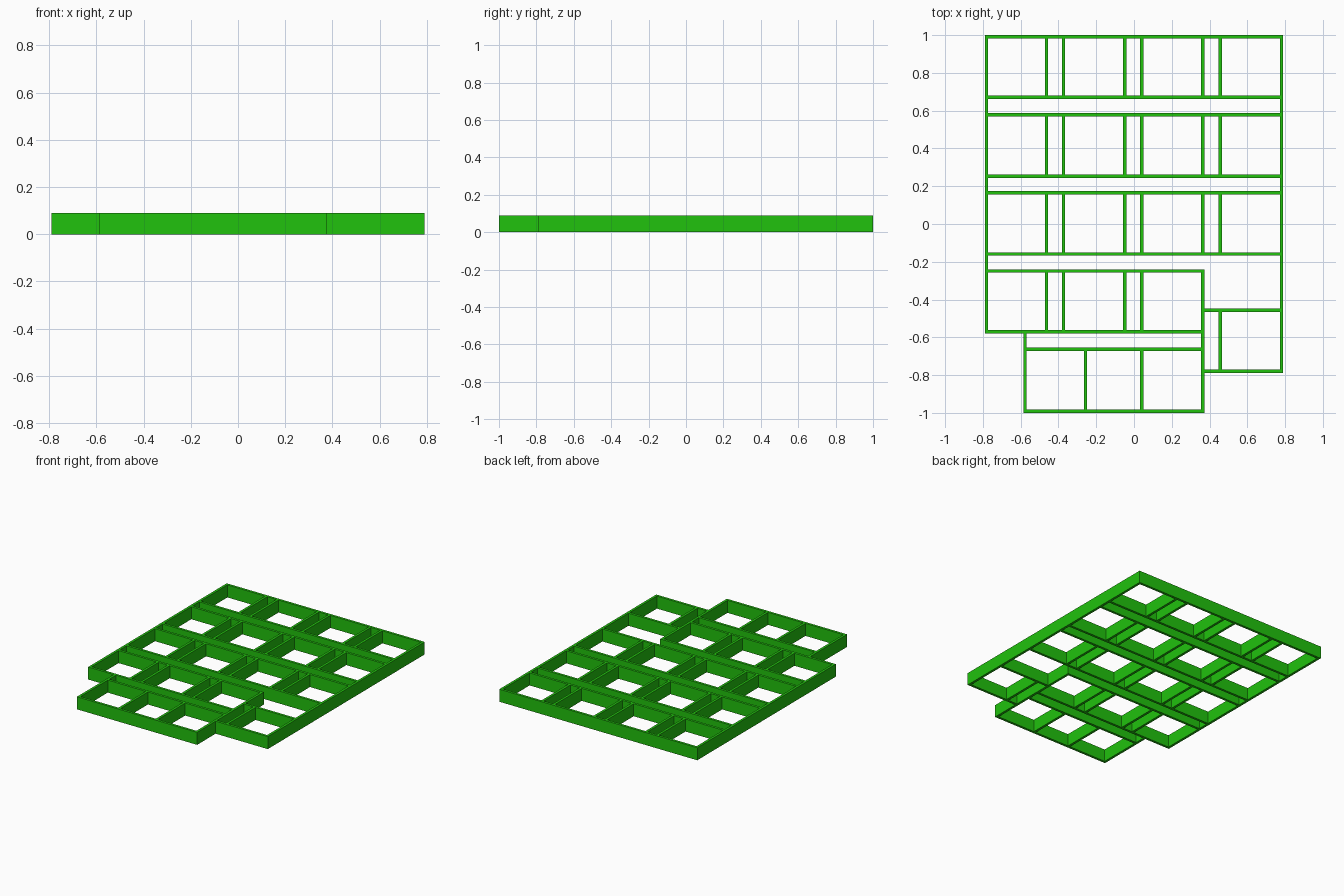
import bpy

cube = bpy.data.objects.get("Cube")
if cube:
    bpy.data.objects.remove(cube, do_unlink=True)

H = 0.09        # wall height
T = 0.018       # wall thickness
h = T / 2

green = bpy.data.materials.new("bright_green")
green.use_nodes = True
colour = (0.015, 0.54, 0.004, 1)
green.diffuse_color = colour
green.node_tree.nodes["Principled BSDF"].inputs["Base Color"].default_value = colour


def wall(name, x0, x1, y0, y1):
    """Upright box standing on the ground between the given limits."""
    bpy.ops.mesh.primitive_cube_add(
        size=1, location=((x0 + x1) / 2, (y0 + y1) / 2, H / 2))
    ob = bpy.context.object
    ob.name = name
    ob.scale = (x1 - x0, y1 - y0, H)
    bpy.ops.object.transform_apply(location=False, rotation=False, scale=True)
    ob.data.materials.append(green)


def along_x(name, y, x0, x1):
    wall(name, x0, x1, y - h, y + h)


def along_y(name, x, y0, y1):
    wall(name, x - h, x + h, y0, y1)


LEFT, RIGHT = 0.781, -0.781     # outer wall centre lines
MID = 0.365                     # wall beside the side bay
STEP = -0.577                   # end wall of the front row
dividers = [-0.463, -0.373, -0.05, 0.041, MID, 0.456]
rows = [(0.991, 0.671), (0.579, 0.253), (0.165, -0.159)]

# Long side walls
along_y("right_outer_wall", RIGHT, -0.58, 1.0)
along_y("left_outer_wall", LEFT, -0.789, 1.0)
along_y("middle_wall", MID, -1.0, -0.24)
along_y("front_end_wall", STEP, -1.0, -0.58)

# Three full rows of cells with narrow channels between them
for i, (back, front) in enumerate(rows, 1):
    along_x(f"row_{i}_back_wall", back, RIGHT + h, LEFT - h)
    along_x(f"row_{i}_front_wall", front, RIGHT + h, LEFT - h)
    for j, x in enumerate(dividers, 1):
        along_y(f"row_{i}_divider_{j}", x, front + h, back - h)

# Shortened fourth row
along_x("row_4_back_wall", -0.249, RIGHT + h, MID - h)
along_x("row_4_front_wall", -0.571, RIGHT + h, MID - h)
for j, x in enumerate(dividers[:4], 1):
    along_y(f"row_4_divider_{j}", x, -0.571 + h, -0.249 - h)

# Offset front row
along_x("front_row_back_wall", -0.664, STEP + h, MID - h)
along_x("front_row_front_wall", -0.991, STEP + h, MID - h)
for j, x in enumerate((-0.257, 0.041), 1):
    along_y(f"front_row_divider_{j}", x, -0.991 + h, -0.664 - h)

# Side bay
along_x("side_bay_back_wall", -0.456, MID + h, LEFT - h)
along_x("side_bay_front_wall", -0.78, MID + h, LEFT - h)
along_y("side_bay_divider", 0.456, -0.78 + h, -0.456 - h)
